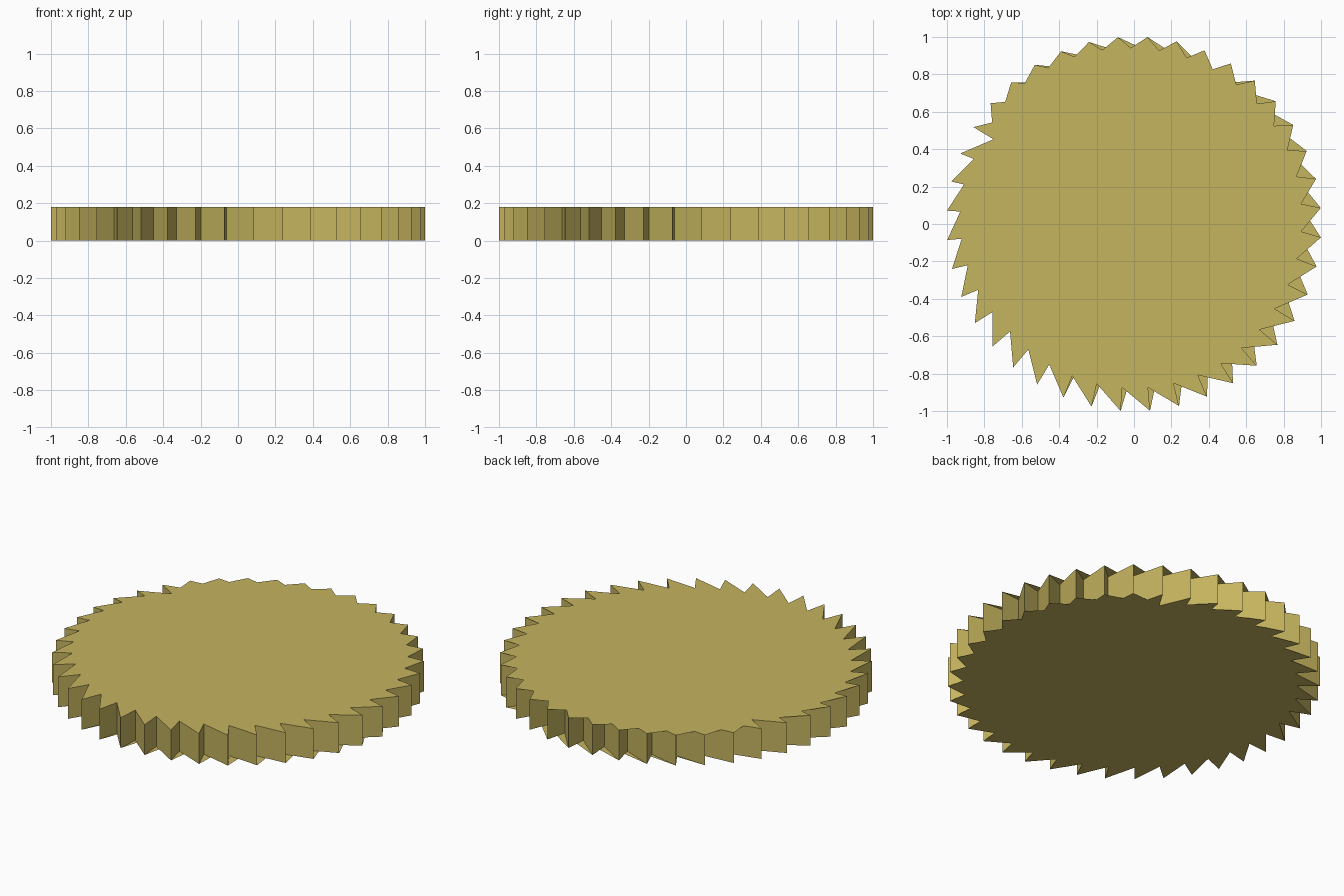
import bpy
import math

if "Cube" in bpy.data.objects:
    bpy.data.objects.remove(bpy.data.objects["Cube"])

TEETH = 40
TIP_R, ROOT_R = 1.0024, 0.877
HEIGHT = 0.18
START = math.radians(4.9)
STEP = math.tau / TEETH

brass = bpy.data.materials.new("brass yellow")
brass.diffuse_color = (0.56, 0.46, 0.115, 1)
brass.use_nodes = True
brass.node_tree.nodes["Principled BSDF"].inputs["Base Color"].default_value = brass.diffuse_color

# Ratchet outline: each tip drops radially to a root, then ramps to the next tip
outline = []
for k in range(TEETH):
    a = START + k * STEP
    outline += [(r * math.cos(a), r * math.sin(a)) for r in (TIP_R, ROOT_R)]
n = len(outline)
verts = [(x, y, z) for z in (0, HEIGHT) for x, y in outline]


def fan(hub):
    """Triangles of a cap, all spreading from one root of the outline."""
    return [(hub, (hub + i) % n, (hub + i + 1) % n) for i in range(1, n - 1)]


# Side walls, then fan caps (they web over part of the notches)
faces = [(i, (i + 1) % n, (i + 1) % n + n, i + n) for i in range(n)]
faces += [(a + n, b + n, c + n) for a, b, c in fan(2 * 16 + 1)]
faces += [(a, c, b) for a, b, c in fan(2 * 6 + 1)]

mesh = bpy.data.meshes.new("toothed_disc")
mesh.from_pydata(verts, [], faces)
mesh.materials.append(brass)
mesh.update()
disc = bpy.data.objects.new("toothed_disc", mesh)
bpy.context.collection.objects.link(disc)
